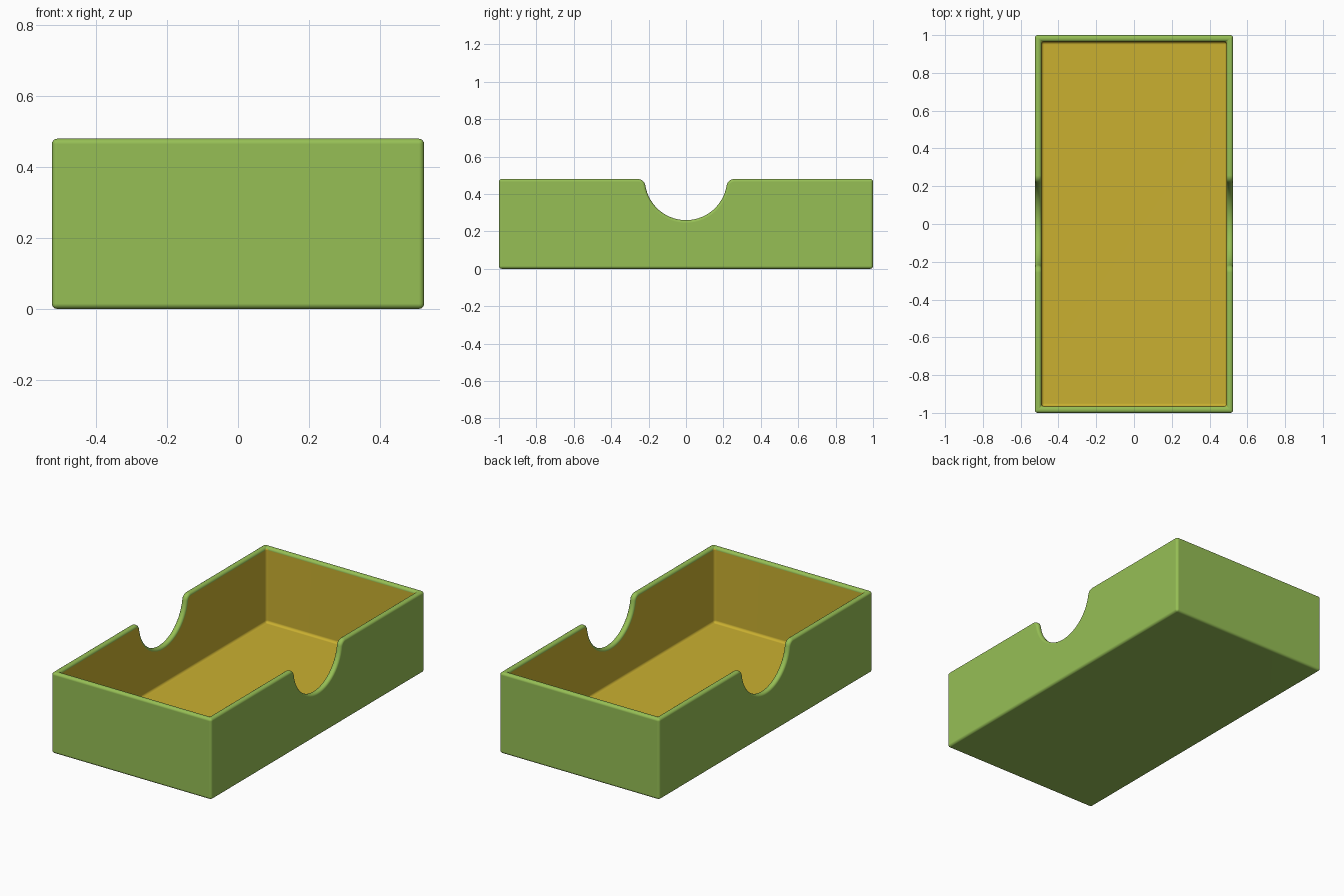
import bpy
import bmesh
from math import sin, cos, pi, sqrt, asin

cube = bpy.data.objects.get("Cube")
if cube:
    bpy.data.objects.remove(cube, do_unlink=True)

# Overall sizes
OX, OY, H = 0.525, 1.0, 0.48
WALL = 0.035
IX, IY = OX - WALL, OY - WALL
NOTCH, LIP, ROUND = 0.22, 0.04, 0.015


def material(name, rgb):
    m = bpy.data.materials.new(name)
    m.use_nodes = True
    col = (*rgb, 1.0)
    m.diffuse_color = col
    bsdf = m.node_tree.nodes["Principled BSDF"]
    bsdf.inputs["Base Color"].default_value = col
    bsdf.inputs["Roughness"].default_value = 0.6
    return m


def notch_profile():
    """(y, z) points of the finger notch with rounded lips, from -y to +y."""
    cy = sqrt((NOTCH + LIP) ** 2 - LIP ** 2)
    dip = asin(LIP / (NOTCH + LIP))
    lip = []
    for i in range(9):
        a = pi / 2 - i / 8 * (pi / 2 + dip - 2 * dip + dip - dip)
        lip.append((-cy + LIP * cos(a), H - LIP + LIP * sin(a)))
    arc = []
    for i in range(1, 28):
        a = pi + dip + i / 28 * (pi - 2 * dip)
        arc.append((NOTCH * cos(a), H + NOTCH * sin(a)))
    return lip + arc + [(-y, z) for y, z in reversed(lip)]


def rim_loop(bm, x, y):
    """Top edge of one skin of the walls, counter-clockwise from above."""
    side = [(-y, H)] + notch_profile() + [(y, H)]
    right = [bm.verts.new((x, py, pz)) for py, pz in side]
    left = [bm.verts.new((-x, -py, pz)) for py, pz in side]
    return right, left


def skin(bm, x, y, z):
    """Four walls and a flat base below one rim loop."""
    right, left = rim_loop(bm, x, y)
    base = [bm.verts.new((sx * x, sy * y, z))
            for sx, sy in ((1, -1), (1, 1), (-1, 1), (-1, -1))]
    bm.faces.new([base[0], base[1]] + right[::-1])
    bm.faces.new([base[2], base[3]] + left[::-1])
    bm.faces.new([base[1], base[2], left[0], right[-1]])
    bm.faces.new([base[3], base[0], right[0], left[-1]])
    bm.faces.new(base[::-1])
    return right + left


# Tray shell: outer skin, inner skin and the rim joining them
bm = bmesh.new()
outer = skin(bm, OX, OY, 0)
inner = skin(bm, IX, IY, WALL)
n = len(outer)
for i in range(n):
    j = (i + 1) % n
    bm.faces.new((outer[i], outer[j], inner[j], inner[i]))
bmesh.ops.recalc_face_normals(bm, faces=bm.faces)

# Rounded edges
sharp = [e for e in bm.edges if e.calc_face_angle(0) > 0.7]
bmesh.ops.bevel(bm, geom=sharp, offset=ROUND, offset_type='OFFSET', segments=4,
                profile=0.5, affect='EDGES', clamp_overlap=False)

# The lining is every face within the cavity
eps = 0.0005
for f in bm.faces:
    c = f.calc_center_median()
    inside = abs(c.x) < IX + eps and abs(c.y) < IY + eps and c.z > WALL - eps
    f.material_index = int(inside)

mesh = bpy.data.meshes.new("tray")
bm.to_mesh(mesh)
bm.free()
tray = bpy.data.objects.new("tray", mesh)
bpy.context.collection.objects.link(tray)
mesh.materials.append(material("leaf green", (0.305, 0.521, 0.091)))
mesh.materials.append(material("mustard yellow", (0.591, 0.434, 0.030)))

# Smooth rounds with flat walls
bpy.ops.object.select_all(action='DESELECT')
tray.select_set(True)
bpy.context.view_layer.objects.active = tray
bpy.ops.object.shade_smooth_by_angle(angle=pi / 4)
weighted = tray.modifiers.new("flat walls", 'WEIGHTED_NORMAL')
weighted.keep_sharp = True
